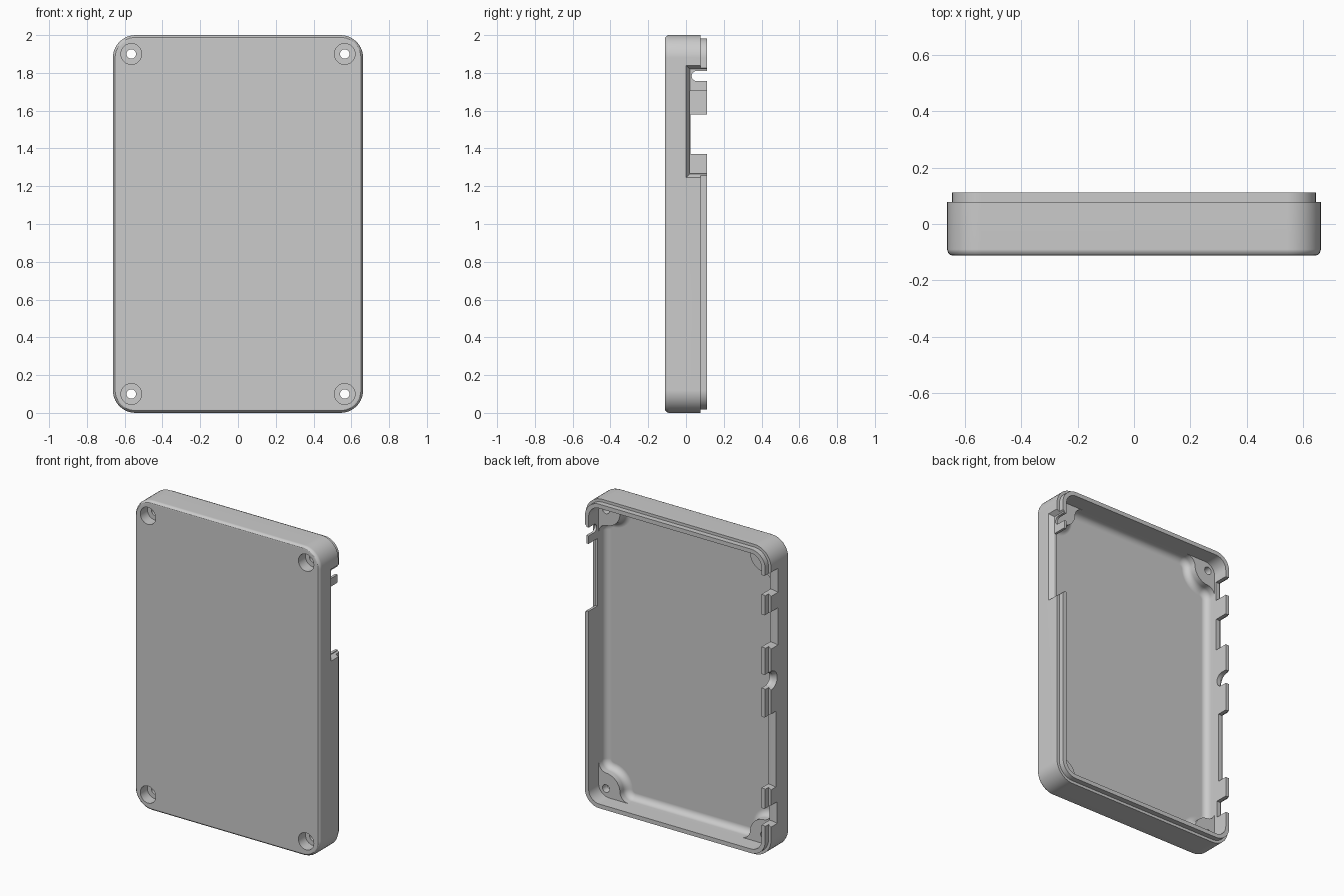
import bpy, bmesh, math

old = bpy.data.objects.get("Cube")
if old:
    bpy.data.objects.remove(old)

gray = bpy.data.materials.new("light_gray_plastic")
gray.use_nodes = True
color = (0.6, 0.6, 0.6, 1)
gray.diffuse_color = color
gray.node_tree.nodes["Principled BSDF"].inputs["Base Color"].default_value = color

HALF_W, HALF_H, RADIUS, WALL = 0.6625, 1.0, 0.12, 0.045
HOLE_X, HOLE_Z = 0.565, 0.9
FLOOR, FILLET, BOSS_TOP = -0.065, 0.04, 0.01
BOSS_R, BLEND_R = 0.1, 0.06


def make_object(name, bm):
    bmesh.ops.recalc_face_normals(bm, faces=bm.faces)
    mesh = bpy.data.meshes.new(name)
    bm.to_mesh(mesh)
    bm.free()
    mesh.materials.append(gray)
    obj = bpy.data.objects.new(name, mesh)
    bpy.context.collection.objects.link(obj)
    return obj


def loft(name, rings):
    """Stack closed loops of points and cap both ends."""
    bm = bmesh.new()
    loops = [[bm.verts.new(p) for p in ring] for ring in rings]
    n = len(loops[0])
    for a, b in zip(loops, loops[1:]):
        for i in range(n):
            j = (i + 1) % n
            bm.faces.new((a[i], a[j], b[j], b[i]))
    bm.faces.new(loops[0])
    bm.faces.new(loops[-1])
    return make_object(name, bm)


def arc(cx, cz, r, t0, t1, steps=10):
    return [(cx + r * math.cos(t0 + (t1 - t0) * k / steps),
             cz + r * math.sin(t0 + (t1 - t0) * k / steps)) for k in range(steps + 1)]


def mirrored_ring(corner, y):
    """Repeat a corner outline in all four quadrants."""
    ring = []
    for sx, sz in ((1, 1), (-1, 1), (-1, -1), (1, -1)):
        ring += [(sx * x, y, 1 + sz * z) for x, z in corner[::sx * sz]]
    return ring


def rounded_ring(inset, y):
    return mirrored_ring(arc(HALF_W - RADIUS, HALF_H - RADIUS, RADIUS - inset,
                             0, math.pi / 2), y)


def boss_ring(inset, y):
    """Inner wall outline that bends around the corner screw bosses."""
    reach = BOSS_R + BLEND_R
    ax = HALF_W - WALL - BLEND_R - HOLE_X
    az = HALF_H - WALL - BLEND_R - HOLE_Z
    side = (ax, -math.sqrt(reach ** 2 - ax ** 2))
    end = (-math.sqrt(reach ** 2 - az ** 2), az)
    t_side = math.atan2(side[1], side[0])
    t_end = math.atan2(end[1], end[0]) % (2 * math.pi) - 2 * math.pi
    r = BLEND_R - inset
    corner = arc(HOLE_X + side[0], HOLE_Z + side[1], r, 0, t_side + math.pi)
    corner += arc(HOLE_X, HOLE_Z, BOSS_R + inset, t_side, t_end)[1:-1]
    corner += arc(HOLE_X + end[0], HOLE_Z + end[1], r, t_end + math.pi, math.pi / 2)
    return mirrored_ring(corner, y)


def circle(x, z, r, y, n=32):
    return [(px, y, pz) for px, pz in arc(x, z, r, 0, 2 * math.pi, n)[:-1]]


def slot(x, z0, z1, floor, curved=False):
    """Opening outline in the side wall, with an optional round bottom."""
    if not curved:
        return [(x, 0.2, z0), (x, floor, z0), (x, floor, z1), (x, 0.2, z1)]
    r, mid = (z1 - z0) / 2, (z0 + z1) / 2
    bottom = [(x, py, pz) for pz, py in arc(mid, floor + r, r, -math.pi, 0, 12)]
    return [(x, 0.2, z0)] + bottom + [(x, 0.2, z1)]


def cut(target, cutter):
    cutter.hide_render = True
    bpy.context.view_layer.objects.active = target
    mod = target.modifiers.new("cut", "BOOLEAN")
    mod.operation, mod.solver, mod.object = "DIFFERENCE", "EXACT", cutter
    bpy.ops.object.modifier_apply(modifier=mod.name)
    bpy.data.objects.remove(cutter)


# Outer shell with softened front edge and a raised rim at the back
shell = loft("case_half", [rounded_ring(i, y) for i, y in (
    (0.02, -0.112), (0.012, -0.11), (0.004, -0.102), (0, -0.09),
    (0, 0.078), (0.018, 0.078), (0.018, 0.112))])

# Upper cavity, then the deeper filleted pocket that leaves the corner bosses
cut(shell, loft("rim_cavity", [rounded_ring(WALL, y) for y in (BOSS_TOP, 0.2)]))
profile = [(FILLET * (1 - math.sin(t)), FLOOR + FILLET * (1 - math.cos(t)))
           for t in (math.pi / 2 * k / 6 for k in range(7))]
cut(shell, loft("floor_pocket", [boss_ring(i, y) for i, y in profile + [(0, 0.2)]]))

# Counterbored screw holes
for x, z in [(sx * HOLE_X, 1 + sz * HOLE_Z) for sx in (1, -1) for sz in (1, -1)]:
    cut(shell, loft("screw_hole", [circle(x, z, r, y) for r, y in (
        (0.055, -0.2), (0.055, -0.04), (0.025, -0.04), (0.025, 0.2))]))

# Left side: one long outer recess, then openings through the thin inner wall
cut(shell, loft("left_recess", [slot(0.634, 1.265, 1.82, 0.02),
                                slot(0.664, 1.245, 1.84, 0.0)]))
for z0, z1, floor, curved in ((1.27, 1.705, 0.022, False), (1.757, 1.81, 0.03, True)):
    cut(shell, loft("left_opening", [slot(0.58, z0, z1, floor, curved),
                                     slot(0.7, z0, z1, floor, curved)]))

# Right side: row of port openings, each flared on the outside
ports = ((1.71, 1.835, 0.022, False), (1.37, 1.58, 0.024, False),
         (1.105, 1.195, 0.03, True), (0.46, 0.92, 0.045, False),
         (0.22, 0.33, 0.03, False))
for z0, z1, floor, curved in ports:
    cut(shell, loft("right_port", [slot(-0.58, z0, z1, floor, curved),
                                   slot(-0.64, z0, z1, floor, curved),
                                   slot(-0.67, z0 - 0.02, z1 + 0.02, floor - 0.02, curved)]))

# Smooth fillets while large faces stay flat
bpy.ops.object.select_all(action="DESELECT")
shell.select_set(True)
bpy.context.view_layer.objects.active = shell
bpy.ops.object.shade_smooth_by_angle(angle=math.radians(30))
flat = shell.modifiers.new("flat_faces", "WEIGHTED_NORMAL")
flat.keep_sharp = True
